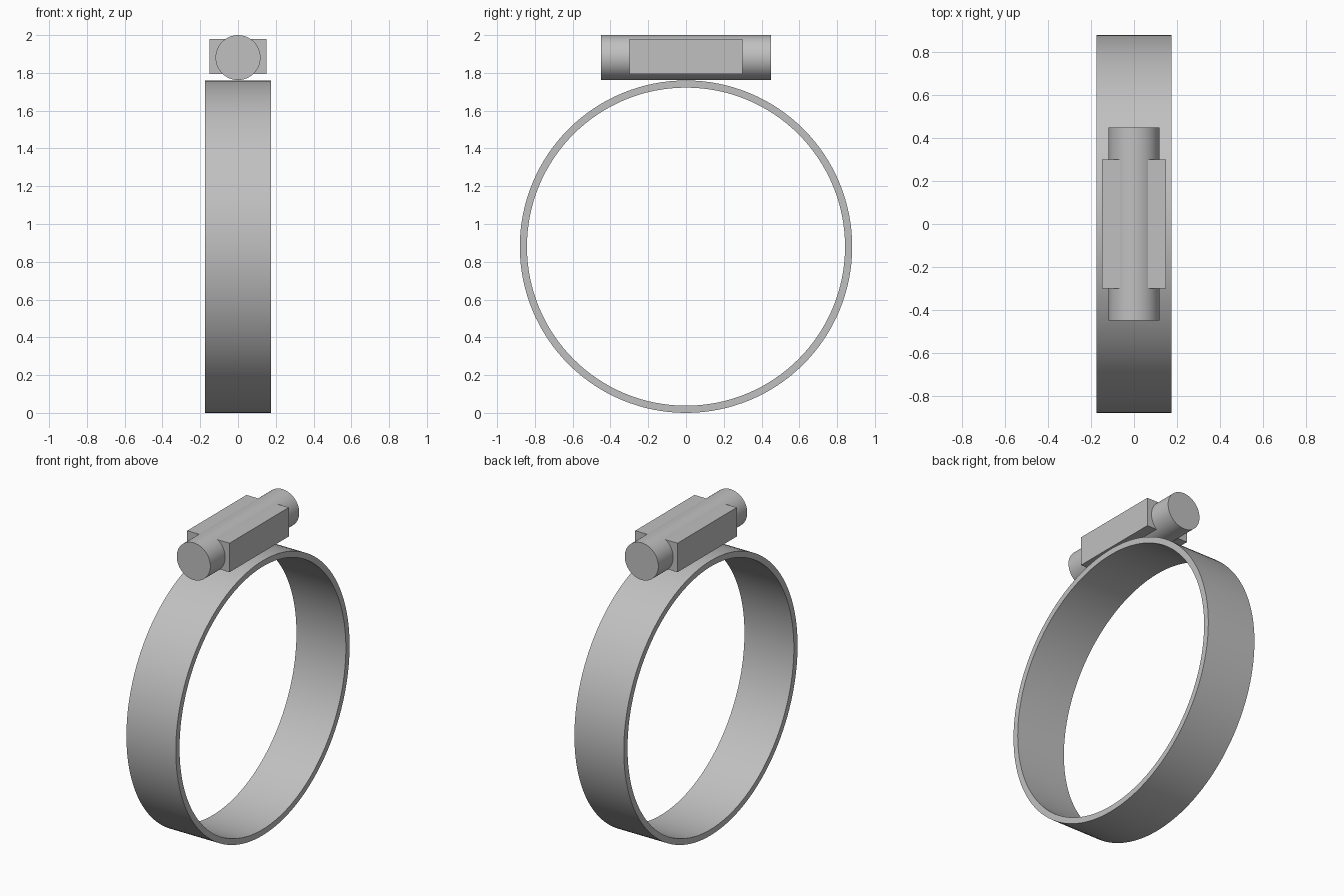
import bpy
import bmesh
from math import pi, radians
from mathutils import Matrix

cube = bpy.data.objects.get("Cube")
if cube:
    bpy.data.objects.remove(cube, do_unlink=True)

steel = bpy.data.materials.new("steel grey")
steel.use_nodes = True
COLOUR = (0.53, 0.53, 0.53, 1)
steel.diffuse_color = COLOUR
steel.node_tree.nodes["Principled BSDF"].inputs["Base Color"].default_value = COLOUR

BAND_RADIUS = 0.88
BAND_THICKNESS = 0.038
BAND_WIDTH = 0.35
SCREW_RADIUS = 0.119
SCREW_Z = 2 - SCREW_RADIUS


def add_object(name, bm, location, smooth=False):
    bmesh.ops.recalc_face_normals(bm, faces=bm.faces)
    mesh = bpy.data.meshes.new(name)
    bm.to_mesh(mesh)
    bm.free()
    mesh.materials.append(steel)
    obj = bpy.data.objects.new(name, mesh)
    obj.location = location
    bpy.context.collection.objects.link(obj)
    if smooth:
        bpy.ops.object.select_all(action="DESELECT")
        obj.select_set(True)
        bpy.context.view_layer.objects.active = obj
        bpy.ops.object.shade_smooth_by_angle(angle=radians(30))
    return obj


# Band: rectangular section spun around the x axis
bm = bmesh.new()
half = BAND_WIDTH / 2
inner = BAND_RADIUS - BAND_THICKNESS
section = [bm.verts.new((x, 0, z)) for x, z in
           ((-half, inner), (half, inner), (half, BAND_RADIUS), (-half, BAND_RADIUS))]
edges = [bm.edges.new((section[i], section[(i + 1) % 4])) for i in range(4)]
bmesh.ops.spin(bm, geom=section + edges, cent=(0, 0, 0), axis=(1, 0, 0),
               angle=2 * pi, steps=128, use_merge=True)
bmesh.ops.remove_doubles(bm, verts=bm.verts, dist=0.0001)
add_object("clamp_band", bm, (0, 0, BAND_RADIUS), smooth=True)

# Tightening screw: capped cylinder lying along y
bm = bmesh.new()
bmesh.ops.create_cone(bm, cap_ends=True, segments=64, radius1=SCREW_RADIUS,
                      radius2=SCREW_RADIUS, depth=0.9,
                      matrix=Matrix.Rotation(pi / 2, 4, "X"))
add_object("tightening_screw", bm, (0, 0, SCREW_Z), smooth=True)

# Screw housing: block around the middle of the screw
bm = bmesh.new()
bmesh.ops.create_cube(bm, size=1, matrix=Matrix.Diagonal((0.3, 0.6, 0.186, 1)))
add_object("screw_housing", bm, (0, 0, SCREW_Z + 0.006))
